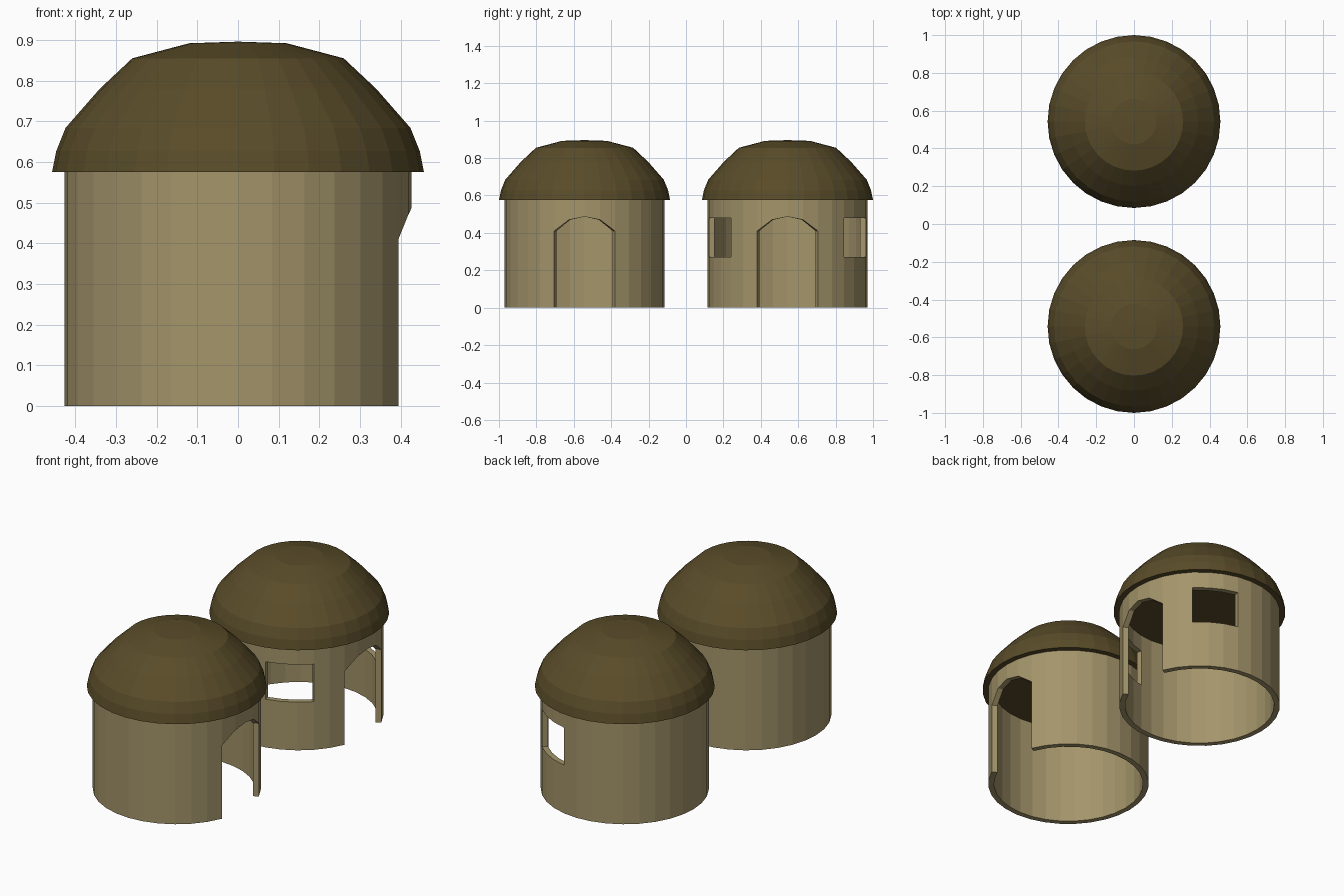
import bpy, bmesh
from math import sin, cos, pi

if "Cube" in bpy.data.objects:
    bpy.data.objects.remove(bpy.data.objects["Cube"])

N = 32                      # sides of each hut
R, THICK, EAVE = 0.427, 0.03, 0.575
ARCH = {-2: 0.41, -1: 0.47, 0: 0.487, 1: 0.47, 2: 0.41}   # door arch height per corner
SILL, LINTEL = 0.27, 0.48
ROOF = [(0.4575, EAVE), (0.447, 0.627), (0.424, 0.684), (0.34, 0.78),
        (0.26, 0.855), (0.12, 0.892)]


def material(name, rgb):
    m = bpy.data.materials.new(name)
    m.diffuse_color = (*rgb, 1)
    m.use_nodes = True
    m.node_tree.nodes["Principled BSDF"].inputs["Base Color"].default_value = m.diffuse_color
    return m


def finish(bm, name, y, mat):
    me = bpy.data.meshes.new(name)
    bm.to_mesh(me)
    bm.free()
    me.materials.append(mat)
    ob = bpy.data.objects.new(name, me)
    ob.location.y = y
    bpy.context.collection.objects.link(ob)
    return ob


def ring_point(i, r, z):
    a = 2 * pi * i / N
    return (r * cos(a), r * sin(a), z)


def make_wall(name, y, window_facets):
    bm = bmesh.new()
    verts = {}

    def vert(i, z):
        key = (i % N, z)
        if key not in verts:
            verts[key] = bm.verts.new(ring_point(i, R, z))
        return verts[key]

    # Heights where each vertical corner line needs a vertex
    levels = {i: {0.0, EAVE} for i in range(-N // 2, N // 2 + 1)}
    for i, z in ARCH.items():
        levels[i].add(z)
    for i in window_facets:
        for j in (i, i + 1):
            levels[j] |= {SILL, LINTEL}

    def panel(i, lo, hi):
        left = [z for z in sorted(levels[i]) if lo[0] <= z <= hi[0]]
        right = [z for z in sorted(levels[i + 1]) if lo[1] <= z <= hi[1]]
        bm.faces.new([vert(i + 1, z) for z in right] +
                     [vert(i, z) for z in reversed(left)])

    for i in range(-N // 2, N // 2):
        top = (EAVE, EAVE)
        if -2 <= i < 2:                      # above the doorway
            panel(i, (ARCH[i], ARCH[i + 1]), top)
        elif i in window_facets:             # below and above a window
            panel(i, (0, 0), (SILL, SILL))
            panel(i, (LINTEL, LINTEL), top)
        else:
            panel(i, (0, 0), top)
    # Remove the unused door-line floor corners
    loose = [v for v in bm.verts if not v.link_faces]
    bmesh.ops.delete(bm, geom=loose, context='VERTS')
    ob = finish(bm, name, y, clay)
    mod = ob.modifiers.new("thickness", 'SOLIDIFY')
    mod.thickness = THICK
    mod.offset = -1
    mod.use_even_offset = True


def make_roof(name, y):
    # Faceted dome closed underneath at the eaves
    bm = bmesh.new()
    rings = [[bm.verts.new(ring_point(i, r, z)) for i in range(N)] for r, z in ROOF]
    for a, b in zip(rings, rings[1:]):
        for i in range(N):
            j = (i + 1) % N
            bm.faces.new((a[i], a[j], b[j], b[i]))
    tip = bm.verts.new((0, 0, 0.896))
    for i in range(N):
        bm.faces.new((rings[-1][i], rings[-1][(i + 1) % N], tip))
    bm.faces.new(rings[0][::-1])
    finish(bm, name, y, thatch)


clay = material("clay", (0.37, 0.30, 0.145))
thatch = material("thatch", (0.10, 0.072, 0.022))

# Plain hut at the front, windowed hut behind
for label, y, windows in (("front_hut", -0.5425, ()),
                          ("back_hut", 0.5425, (4, 5, 6, -7, -6, -5))):
    make_wall(label + "_wall", y, windows)
    make_roof(label + "_roof", y)
